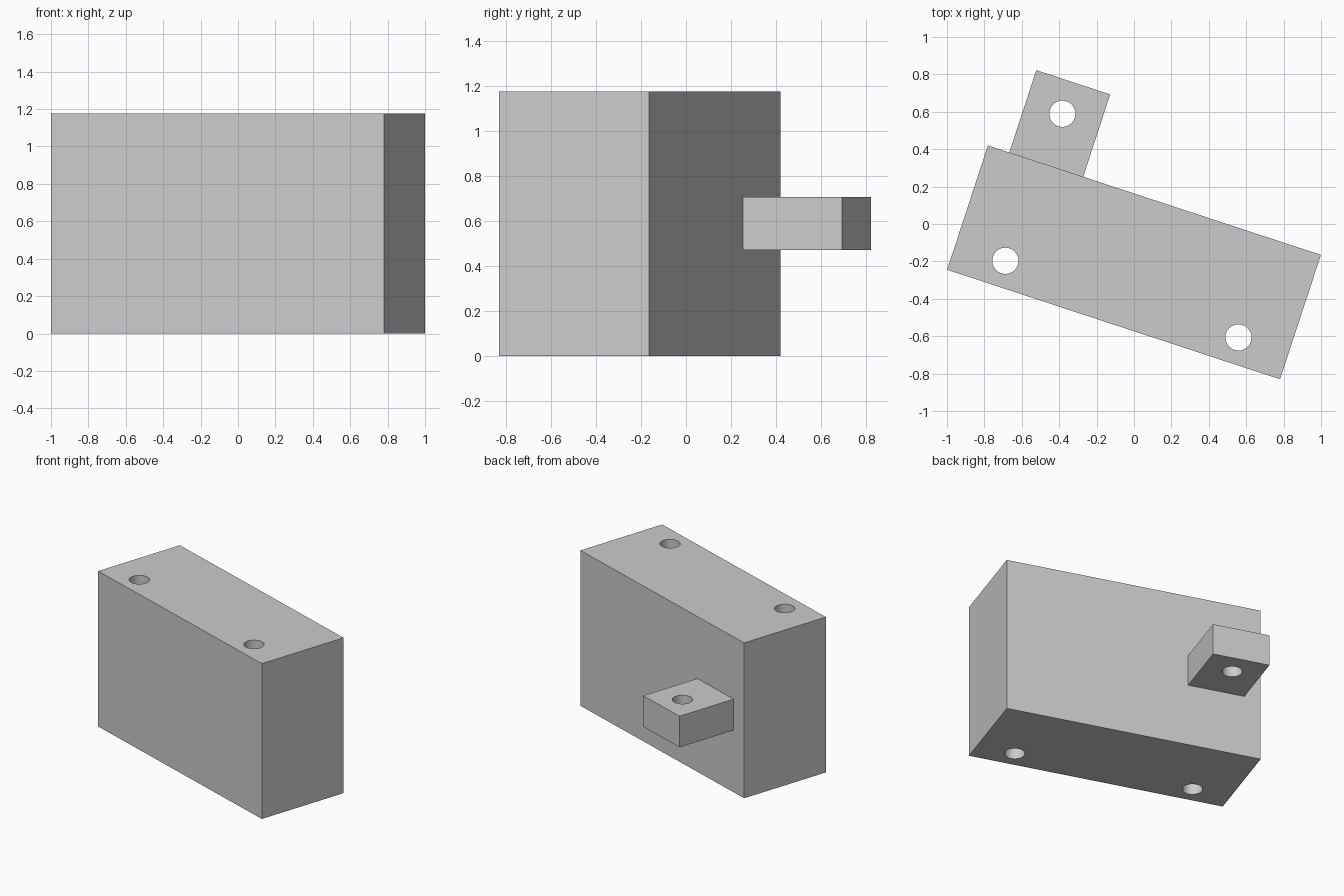
import bpy
import math
from mathutils import Matrix

cube = bpy.data.objects.get("Cube")
if cube:
    bpy.data.objects.remove(cube, do_unlink=True)

# Every part shares one turned frame, centred on the block
FRAME = Matrix.Translation((0, -0.205, 0)) @ Matrix.Rotation(math.radians(-18.2), 4, "Z")
HOLE_RADIUS = 0.07

grey = bpy.data.materials.new("light grey")
grey.use_nodes = True
colour = (0.6, 0.6, 0.6, 1)
grey.diffuse_color = colour
grey.node_tree.nodes["Principled BSDF"].inputs["Base Color"].default_value = colour


def drilled_box(name, low, high, holes):
    """Box between two local corners with vertical through holes."""
    size = [b - a for a, b in zip(low, high)]
    middle = [(a + b) / 2 for a, b in zip(low, high)]
    bpy.ops.mesh.primitive_cube_add(size=1)
    box = bpy.context.object
    box.name = name
    box.data.transform(FRAME @ Matrix.Translation(middle) @ Matrix.Diagonal((*size, 1)))
    box.data.materials.append(grey)
    for x, y in holes:
        bpy.ops.mesh.primitive_cylinder_add(vertices=48, radius=HOLE_RADIUS, depth=size[2] + 0.2)
        cutter = bpy.context.object
        cutter.hide_render = True
        cutter.data.transform(FRAME @ Matrix.Translation((x, y, middle[2])))
        cutter.data.materials.append(grey)
        bpy.context.view_layer.objects.active = box
        cut = box.modifiers.new("hole", "BOOLEAN")
        cut.operation = "DIFFERENCE"
        cut.solver = "EXACT"
        cut.object = cutter
        bpy.ops.object.modifier_apply(modifier=cut.name)
        bpy.data.objects.remove(cutter, do_unlink=True)
    bpy.ops.object.select_all(action="DESELECT")
    box.select_set(True)
    bpy.context.view_layer.objects.active = box
    bpy.ops.object.shade_smooth_by_angle(angle=math.radians(30))
    return box


# Main block with two full-height bolt holes near its front edge
drilled_box("main_block", (-0.937, -0.35, 0), (0.937, 0.35, 1.175),
            [(-0.656, -0.207), (0.656, -0.207)])

# Mounting tab on the back face
drilled_box("mounting_tab", (-0.817, 0.345, 0.47), (-0.401, 0.813, 0.705),
            [(-0.612, 0.635)])
